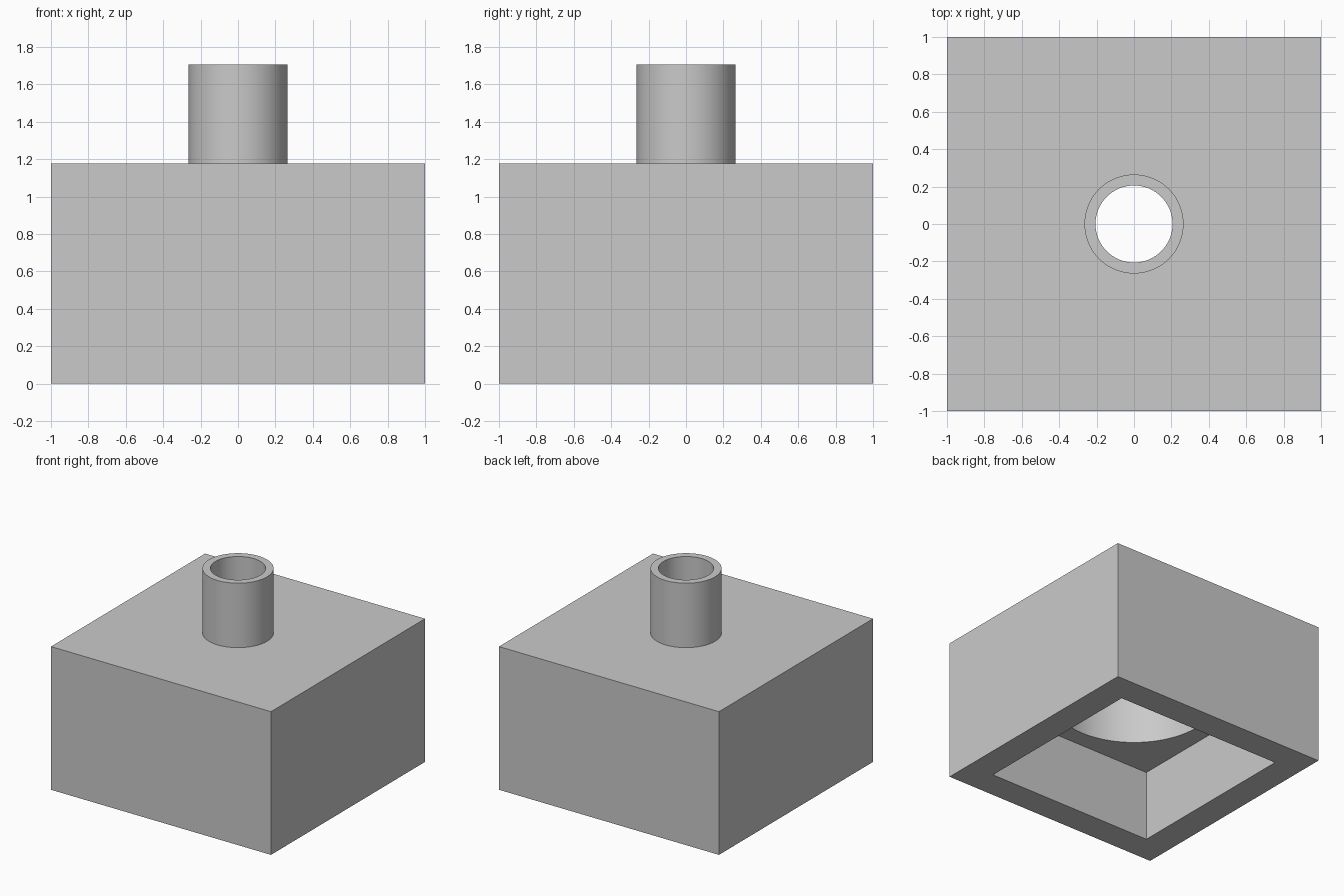
import bpy
from math import radians

default = bpy.data.objects.get("Cube")
if default:
    bpy.data.objects.remove(default, do_unlink=True)

U = 2 / 34              # design unit: the base is 34 units wide
BASE_H = 20 * U
TUBE_TOP = 29 * U
BORE_R = 3.5 * U
SIDES = 96

grey = bpy.data.materials.new("light grey")
grey.use_nodes = True
colour = (0.59, 0.59, 0.59, 1)
grey.diffuse_color = colour
grey.node_tree.nodes["Principled BSDF"].inputs["Base Color"].default_value = colour


def finish(name):
    ob = bpy.context.object
    ob.name = name
    ob.data.materials.append(grey)
    return ob


def box(name, width, z0, z1):
    bpy.ops.mesh.primitive_cube_add(size=1, location=(0, 0, (z0 + z1) / 2))
    bpy.context.object.scale = (width, width, z1 - z0)
    bpy.ops.object.transform_apply(location=True, rotation=False, scale=True)
    return finish(name)


def cylinder(name, radius, z0, z1):
    bpy.ops.mesh.primitive_cylinder_add(vertices=SIDES, radius=radius,
                                        depth=z1 - z0, location=(0, 0, (z0 + z1) / 2))
    bpy.ops.object.transform_apply(location=True, rotation=False, scale=True)
    return finish(name)


def cut(target, cutter):
    bpy.ops.object.select_all(action='DESELECT')
    target.select_set(True)
    bpy.context.view_layer.objects.active = target
    mod = target.modifiers.new("cut", 'BOOLEAN')
    mod.operation = 'DIFFERENCE'
    mod.solver = 'EXACT'
    mod.object = cutter
    bpy.ops.object.modifier_apply(modifier=mod.name)
    bpy.data.objects.remove(cutter, do_unlink=True)


def smooth(ob):
    bpy.ops.object.select_all(action='DESELECT')
    ob.select_set(True)
    bpy.context.view_layer.objects.active = ob
    bpy.ops.object.shade_smooth_by_angle(angle=radians(30))


# Square housing: square pocket below, round chamber above it, bore through the roof
housing = box("housing", 2, 0, BASE_H)
cut(housing, box("pocket_cutter", 26 * U, -0.2, 10 * U))
cut(housing, cylinder("chamber_cutter", 10.5 * U, 0.3, 18 * U))
cut(housing, cylinder("bore_cutter", BORE_R, 0.8, BASE_H + 0.2))
smooth(housing)

# Hollow spout on the roof
spout = cylinder("spout", 4.5 * U, BASE_H, TUBE_TOP)
cut(spout, cylinder("spout_cutter", BORE_R, BASE_H - 0.2, TUBE_TOP + 0.2))
smooth(spout)
